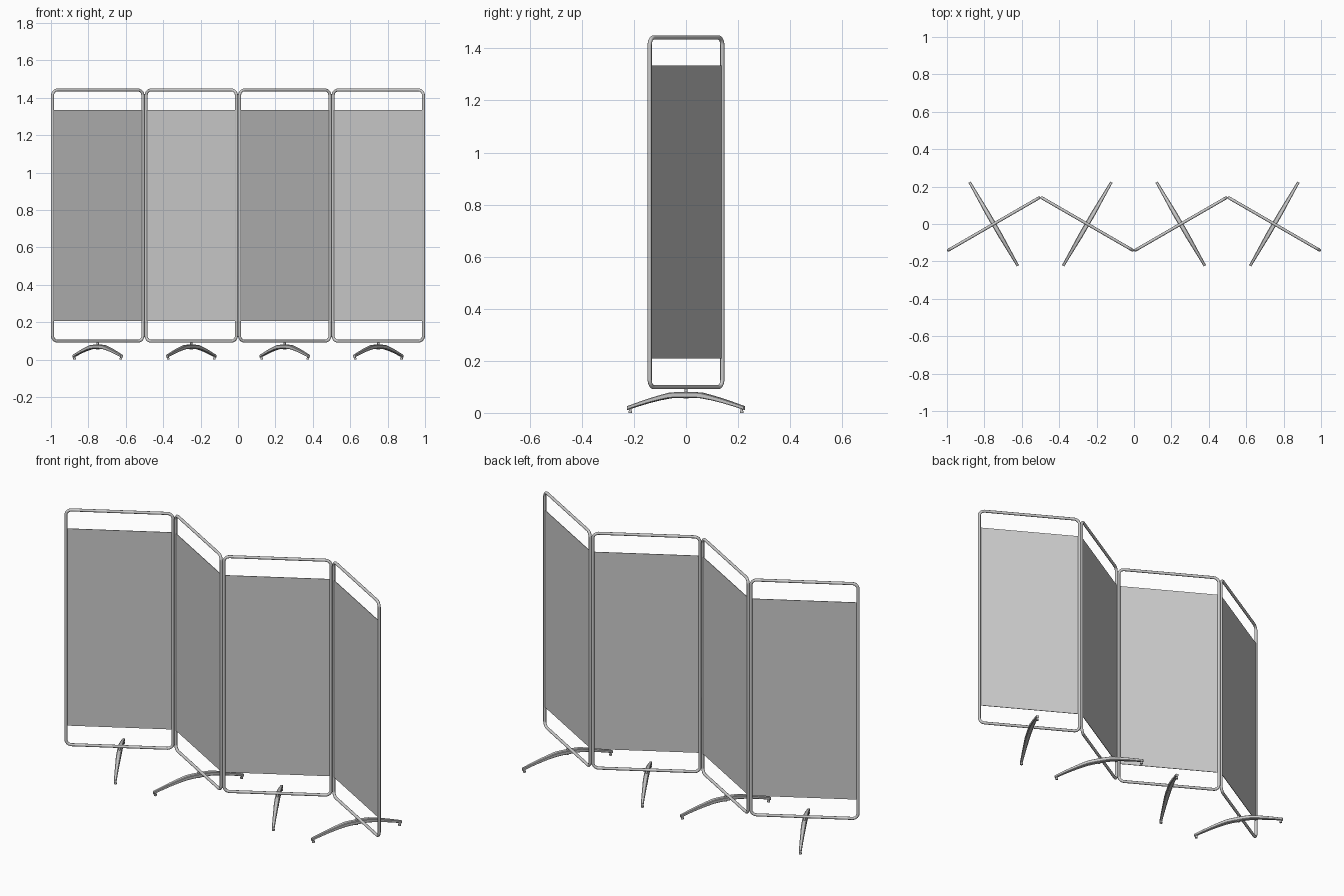
import bpy, bmesh
from math import sin, cos, pi, radians
from mathutils import Matrix

if "Cube" in bpy.data.objects:
    bpy.data.objects.remove(bpy.data.objects["Cube"])

TUBE = 0.008          # tube radius
HALF = 0.279          # half width to tube centre
Z0, Z1 = 0.099, 1.442 # frame bottom and top, tube centre
CORNER = 0.03


def finish(name, bm, matrix):
    bmesh.ops.recalc_face_normals(bm, faces=bm.faces)
    mesh = bpy.data.meshes.new(name)
    bm.to_mesh(mesh)
    bm.free()
    obj = bpy.data.objects.new(name, mesh)
    bpy.context.collection.objects.link(obj)
    obj.matrix_world = matrix
    bpy.context.view_layer.objects.active = obj
    obj.select_set(True)
    bpy.ops.object.shade_smooth_by_angle(angle=radians(40))
    obj.select_set(False)
    return obj


def loft(bm, rings, closed=False):
    loops = [[bm.verts.new(p) for p in r] for r in rings]
    n = len(loops[0])
    pairs = list(zip(loops, loops[1:]))
    if closed:
        pairs.append((loops[-1], loops[0]))
    else:
        bm.faces.new(loops[0])
        bm.faces.new(loops[-1])
    for a, b in pairs:
        for i in range(n):
            j = (i + 1) % n
            bm.faces.new((a[i], a[j], b[j], b[i]))


def cylinder(bm, radius, y, z0, z1):
    bmesh.ops.create_cone(bm, cap_ends=True, segments=16, radius1=radius, radius2=radius,
                          depth=z1 - z0, matrix=Matrix.Translation((0, y, (z0 + z1) / 2)))


# rounded rectangular tube loop
def frame(name, matrix):
    bm = bmesh.new()
    rings = []
    corners = [(HALF, Z1), (-HALF, Z1), (-HALF, Z0), (HALF, Z0)]
    for q, (x, z) in enumerate(corners):
        cx = x - CORNER * (1 if x > 0 else -1)
        cz = z - CORNER * (1 if z == Z1 else -1)
        for k in range(7):
            a = (q + k / 6) * pi / 2
            ring = []
            for s in range(12):
                t = 2 * pi * s / 12
                d = CORNER + TUBE * cos(t)
                ring.append((cx + d * cos(a), TUBE * sin(t), cz + d * sin(a)))
            rings.append(ring)
    loft(bm, rings, closed=True)
    return finish(name, bm, matrix)


# thin fabric sheet stretched between the uprights
def fabric(name, matrix):
    bm = bmesh.new()
    bmesh.ops.create_cube(bm, size=1)
    bmesh.ops.scale(bm, vec=(2 * HALF - TUBE, 0.003, 1.127), verts=bm.verts)
    bmesh.ops.translate(bm, vec=(0, 0, 0.7715), verts=bm.verts)
    return finish(name, bm, matrix)


# arched, tapered foot bar: y, centre height, half width, half thickness
def foot(name, matrix):
    half = [(0.035, 0.069, 0.0125, 0.011), (0.07, 0.067, 0.0125, 0.011),
            (0.115, 0.058, 0.011, 0.0095), (0.165, 0.046, 0.0095, 0.0085),
            (0.215, 0.032, 0.008, 0.0075), (0.258, 0.019, 0.007, 0.007)]
    stations = [(-y, z, w, h) for y, z, w, h in reversed(half)] + half
    bm = bmesh.new()
    rings = []
    for y, z, w, h in stations:
        c = 0.3
        shape = [(1, -1 + c), (1, 1 - c), (1 - c, 1), (c - 1, 1),
                 (-1, 1 - c), (-1, c - 1), (c - 1, -1), (1 - c, -1)]
        rings.append([(w * u, y, z + h * v) for u, v in shape])
    loft(bm, rings)
    return finish(name, bm, matrix)


# pivot pin with washer, and the two end pads
def pivot_and_pads(label, matrix):
    bm = bmesh.new()
    cylinder(bm, 0.006, 0, 0.06, Z0)
    cylinder(bm, 0.009, 0, 0.055, 0.062)
    finish("pivot_pin_" + label, bm, matrix)
    bm = bmesh.new()
    for y in (-0.247, 0.247):
        cylinder(bm, 0.0075, y, 0.0, 0.008)
        cylinder(bm, 0.005, y, 0.006, 0.02)
    finish("foot_pads_" + label, bm, matrix)


# four folding panels in a zigzag
for i in range(4):
    angle = radians(30 if i % 2 == 0 else -30)
    m = Matrix.Translation((-0.75 + 0.5 * i, 0, 0)) @ Matrix.Rotation(angle, 4, 'Z')
    label = str(i + 1)
    frame("frame_" + label, m)
    fabric("fabric_" + label, m)
    foot("foot_" + label, m)
    pivot_and_pads(label, m)
